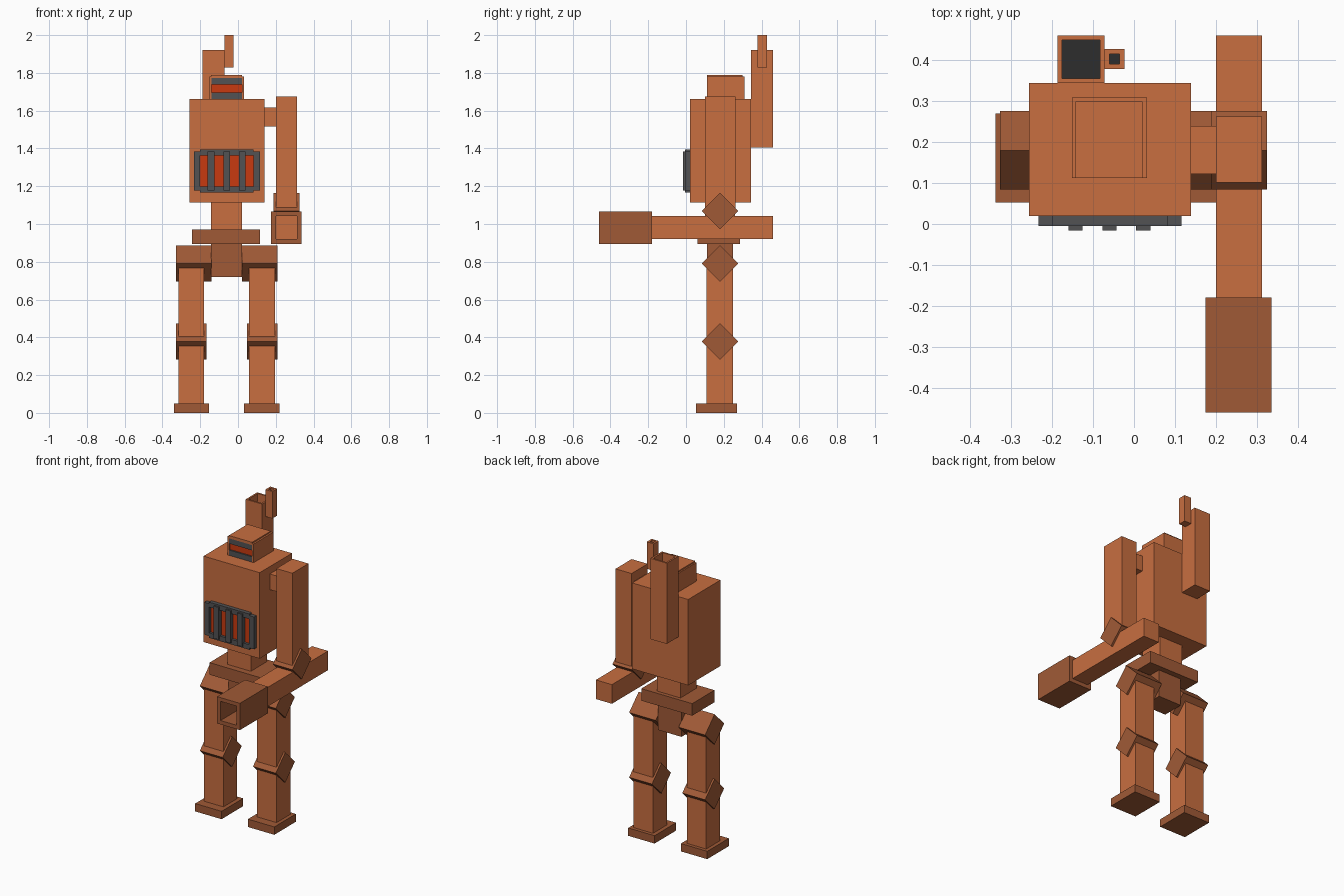
import bpy
from math import radians

cube = bpy.data.objects.get("Cube")
if cube:
    bpy.data.objects.remove(cube, do_unlink=True)


def material(name, r, g, b):
    m = bpy.data.materials.new(name)
    m.use_nodes = True
    m.diffuse_color = (r, g, b, 1)
    m.node_tree.nodes["Principled BSDF"].inputs["Base Color"].default_value = (r, g, b, 1)
    return m


ORANGE = material("orange", 0.58, 0.156, 0.051)
RUST = material("rust", 0.352, 0.102, 0.037)
GREY = material("dark_grey", 0.085, 0.085, 0.088)
RED = material("glowing_red", 0.58, 0.042, 0.005)
SOOT = material("soot", 0.026, 0.026, 0.026)


def box(name, mat, x, y, z, tilt=0):
    """Box from (min, max) ranges, optionally tilted about its x axis."""
    centre = [(a + b) / 2 for a, b in (x, y, z)]
    bpy.ops.mesh.primitive_cube_add(size=1, location=centre)
    ob = bpy.context.object
    ob.name = name
    size = [b - a for a, b in (x, y, z)]
    for v in ob.data.vertices:
        v.co = [c * s for c, s in zip(v.co, size)]
    ob.rotation_euler.x = radians(tilt)
    ob.data.materials.append(mat)
    return ob


def joint(name, x, z, y=0.18, half=0.068):
    """Square joint block standing on its edge."""
    box(name, RUST, x, (y - half, y + half), (z - half, z + half), 45)


def pipe(name, x, y, z, wall, depth):
    """Square open-topped pipe with a sooty floor."""
    ob = box(name, ORANGE, x, y, z)
    hole_x = (x[0] + wall, x[1] - wall)
    hole_y = (y[0] + wall, y[1] - wall)
    cut(ob, hole_x, hole_y, (z[1] - depth, z[1] + wall))
    box(name + "_soot", SOOT, hole_x, hole_y, (z[1] - depth, z[1] - depth + 0.005))


def cut(ob, x, y, z):
    cutter = box(ob.name + "_cutter", ob.data.materials[0], x, y, z)
    cutter.hide_render = True
    mod = ob.modifiers.new("hole", 'BOOLEAN')
    mod.operation = 'DIFFERENCE'
    mod.solver = 'EXACT'
    mod.object = cutter
    bpy.context.view_layer.objects.active = ob
    bpy.ops.object.modifier_apply(modifier=mod.name)
    bpy.data.objects.remove(cutter, do_unlink=True)


MID = -0.06          # centre line of the torso
CORE = (-0.143, 0.021)

# Torso, waist and pelvis
box("torso", ORANGE, (-0.257, 0.139), (0.02, 0.345), (1.115, 1.663))
box("waist", ORANGE, CORE, (0.1, 0.26), (0.97, 1.117))
box("pelvis", RUST, (-0.243, 0.116), (0.06, 0.285), (0.895, 0.972))
box("crotch", RUST, CORE, (0.11, 0.25), (0.72, 0.897))

# Chest grille
box("grille_glow", RED, (-0.2, 0.083), (0.012, 0.022), (1.19, 1.37))
for side, z in (("top", 1.362), ("bottom", 1.166)):
    box("grille_rail_" + side, GREY, (-0.2, 0.083), (-0.005, 0.022), (z, z + 0.032))
for side, x in (("right", -0.234), ("left", 0.082)):
    box("grille_post_" + side, GREY, (x, x + 0.034), (-0.005, 0.022), (1.178, 1.384))
for i in range(3):
    x = MID - 0.0175 + (i - 1) * 0.083
    box(f"grille_bar_{i + 1}", GREY, (x, x + 0.035), (-0.016, 0.022), (1.178, 1.384))

# Head: glowing core in a plated helmet, with visor bars
box("head_glow", RED, CORE, (0.122, 0.3), (1.66, 1.772))
box("helmet_roof", ORANGE, CORE, (0.112, 0.3), (1.772, 1.79))
box("helmet_back", ORANGE, CORE, (0.299, 0.31), (1.66, 1.78))
for side, x in (("right", -0.152), ("left", 0.021)):
    box("helmet_side_" + side, ORANGE, (x, x + 0.011), (0.112, 0.31), (1.66, 1.782))
for part, z in (("lower", 1.663), ("upper", 1.738)):
    box("visor_bar_" + part, GREY, CORE, (0.113, 0.124), (z, z + 0.034))

# Exhaust pipes
pipe("exhaust", (-0.187, -0.072), (0.345, 0.461), (1.405, 1.92), 0.011, 0.25)
pipe("small_exhaust", (-0.072, -0.023), (0.379, 0.428), (1.828, 2.0), 0.012, 0.12)

# Legs
for side, s in (("right", -1), ("left", 1)):
    def span(inner, outer):
        return tuple(sorted((MID + s * inner, MID + s * outer)))
    box("leg_" + side, ORANGE, span(0.119, 0.256), (0.109, 0.248), (0.04, 0.8))
    box("foot_" + side, RUST, span(0.093, 0.279), (0.053, 0.27), (0, 0.05))
    joint("hip_" + side, span(0.081, 0.268), 0.791)
    joint("knee_" + side, span(0.107, 0.268), 0.378)

# Left arm with hollow cannon
ARM = (0.2, 0.313)
box("shoulder", ORANGE, (0.137, 0.202), (0.122, 0.24), (1.516, 1.616))
box("upper_arm", ORANGE, ARM, (0.101, 0.263), (1.06, 1.675))
joint("elbow", (0.188, 0.325), 1.069)
box("forearm", ORANGE, ARM, (-0.18, 0.461), (0.92, 1.042))
cannon = box("cannon", RUST, (0.175, 0.336), (-0.461, -0.18), (0.895, 1.066))
cut(cannon, ARM, (-0.5, -0.1), (0.92, 1.042))
